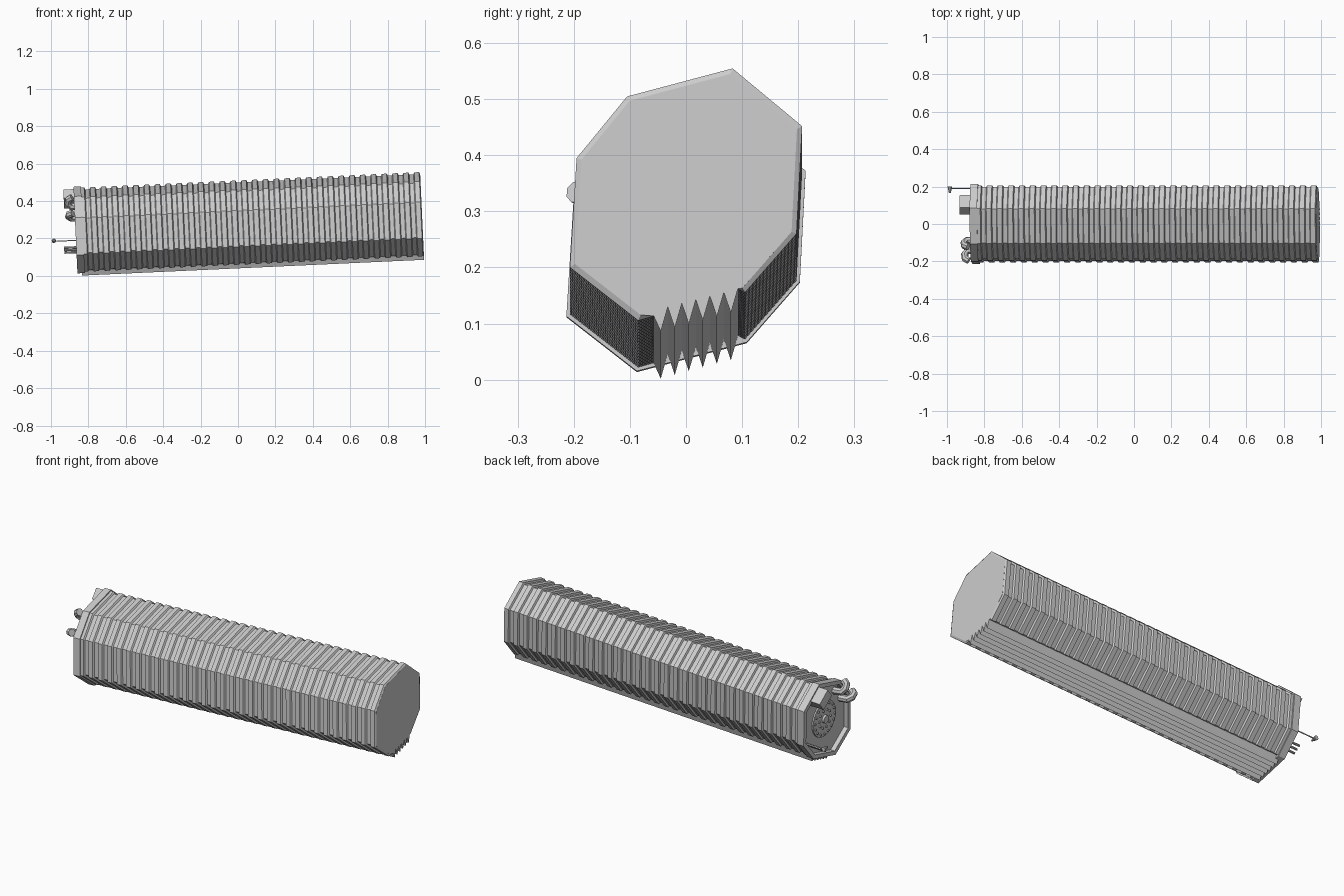
import bpy, bmesh, math
from mathutils import Matrix, Vector

cube = bpy.data.objects.get("Cube")
if cube:
    bpy.data.objects.remove(cube)

# Single grey material
grey = bpy.data.materials.new("light_grey")
grey.use_nodes = True
COLOUR = (0.6, 0.6, 0.6, 1)
grey.diffuse_color = COLOUR
grey.node_tree.nodes["Principled BSDF"].inputs["Base Color"].default_value = COLOUR

# The long axis is local x, slightly raised toward +x
TILT = Matrix.Translation((0, 0, 0.285)) @ Matrix.Rotation(-math.atan(0.046), 4, 'Y')
START, END, RIBS = -0.865, 0.985, 32
OCTAGON = [(-.105, .175), (.083, .225), (.207, .122), (.197, -.07),
           (.105, -.175), (-.085, -.225), (-.207, -.13), (-.195, .065)]


def finish(bm, name):
    bmesh.ops.recalc_face_normals(bm, faces=bm.faces)
    mesh = bpy.data.meshes.new(name)
    bm.to_mesh(mesh)
    bm.free()
    mesh.materials.append(grey)
    ob = bpy.data.objects.new(name, mesh)
    ob.matrix_world = TILT
    bpy.context.collection.objects.link(ob)
    return ob


def loft(name, rings, closed=False):
    """Skin a list of (x, section points) rings; cap the ends or join them."""
    bm = bmesh.new()
    loops = [[bm.verts.new((x, y, z)) for y, z in pts] for x, pts in rings]
    pairs = list(zip(loops, loops[1:]))
    if closed:
        pairs.append((loops[-1], loops[0]))
    for a, b in pairs:
        for i in range(len(a)):
            j = (i + 1) % len(a)
            bm.faces.new((a[i], a[j], b[j], b[i]))
    if not closed:
        bm.faces.new(loops[0])
        bm.faces.new(loops[-1])
    return finish(bm, name)


def octagon(s):
    return [(y * s, z * s) for y, z in OCTAGON]


def section(s):
    """Octagon whose underside carries lengthwise V ridges of constant size."""
    pts = octagon(s)
    ridges = []
    for i in range(6):
        y = 0.0925 - 0.025 * i
        for yy, dz in ((y, 0.01), (y - 0.0125, -0.03)):
            ridges.append((yy, -0.175 + (yy - 0.105) * 0.263 + dz))
    ridges.append((-0.0575, -0.217))
    return pts[:5] + ridges + pts[5:]


def cylinder(bm, x0, x1, y, z, r, sides=8):
    bmesh.ops.create_cone(
        bm, cap_ends=True, segments=sides, radius1=r, radius2=r, depth=abs(x1 - x0),
        matrix=Matrix.Translation(((x0 + x1) / 2, y, z)) @ Matrix.Rotation(math.pi / 2, 4, 'Y'))


# Ribbed body
pitch = (END - START) / RIBS
low, high = 0.955, 1.0
rings = [(START + 0.02, section(low))]
for i in range(RIBS):
    x = START + i * pitch
    for f, s in ((0.38, low), (0.46, high), (0.9, high), (0.99, low)):
        rings.append((x + f * pitch, section(s)))
rings.append((END, section(low)))
loft("ribbed_body", rings)

# Raised hollow collar round the fitted end
loft("end_collar", [(START + 0.035, octagon(1.03)), (START - 0.005, octagon(1.03)),
                    (START - 0.005, octagon(0.92)), (START + 0.035, octagon(0.92))], closed=True)

# Central plate with rings of studs
bm = bmesh.new()
face = START + 0.02
cylinder(bm, face - 0.008, face + 0.005, 0, 0, 0.1, 24)
cylinder(bm, face - 0.02, face, 0, 0, 0.022, 16)
for count, radius in ((16, 0.085), (10, 0.05)):
    for k in range(count):
        a = math.tau * k / count
        cylinder(bm, face - 0.015, face, radius * math.cos(a), radius * math.sin(a), 0.006, 6)
finish(bm, "studded_plate")

# Slanted box on the upper edge
bm = bmesh.new()
bmesh.ops.create_cube(bm, size=1, matrix=Matrix.Translation((-0.88, 0.103, 0.168))
                      @ Matrix.Rotation(math.radians(-40), 4, 'X')
                      @ Matrix.Diagonal((0.09, 0.088, 0.06, 1)))
finish(bm, "slanted_box")

# Two hooked hoses over the rim
for number, (y, z) in enumerate(((-0.115, 0.165), (-0.185, 0.085)), 1):
    r = Vector((0, y, z))
    path = [r * 0.75 + Vector((face, 0, 0)), r * 0.78 + Vector((-0.89, 0, 0)),
            r * 0.88 + Vector((-0.903, 0, 0)), r + Vector((-0.9, 0, 0)),
            r * 1.06 + Vector((-0.88, 0, 0))]
    bm = bmesh.new()
    side = Vector((0, -z, y)).normalized()
    loops = []
    for i, p in enumerate(path):
        t = (path[min(i + 1, 4)] - path[max(i - 1, 0)]).normalized()
        up = t.cross(side)
        loops.append([bm.verts.new(p + 0.02 * (side * math.cos(a) + up * math.sin(a)))
                      for a in (math.tau * k / 8 for k in range(8))])
    for a, b in zip(loops, loops[1:]):
        for k in range(8):
            bm.faces.new((a[k], a[k - 1], b[k - 1], b[k]))
    bm.faces.new(loops[0])
    bm.faces.new(loops[-1])
    finish(bm, f"hooked_hose_{number}")

# Three short pipes low on the end
bm = bmesh.new()
for k in range(3):
    cylinder(bm, -0.935, face, 0.1 + 0.018 * k, -0.118 + 0.013 * k, 0.006)
finish(bm, "short_pipes")

# Thin rod with a small cone tip
bm = bmesh.new()
cylinder(bm, -0.985, face, 0.19, -0.055, 0.003, 6)
bmesh.ops.create_cone(bm, cap_ends=True, segments=8, radius1=0.012, radius2=0.005, depth=0.035,
                      matrix=Matrix.Translation((-0.988, 0.182, -0.052))
                      @ Matrix.Rotation(math.pi / 2, 4, 'X'))
finish(bm, "thin_rod")
